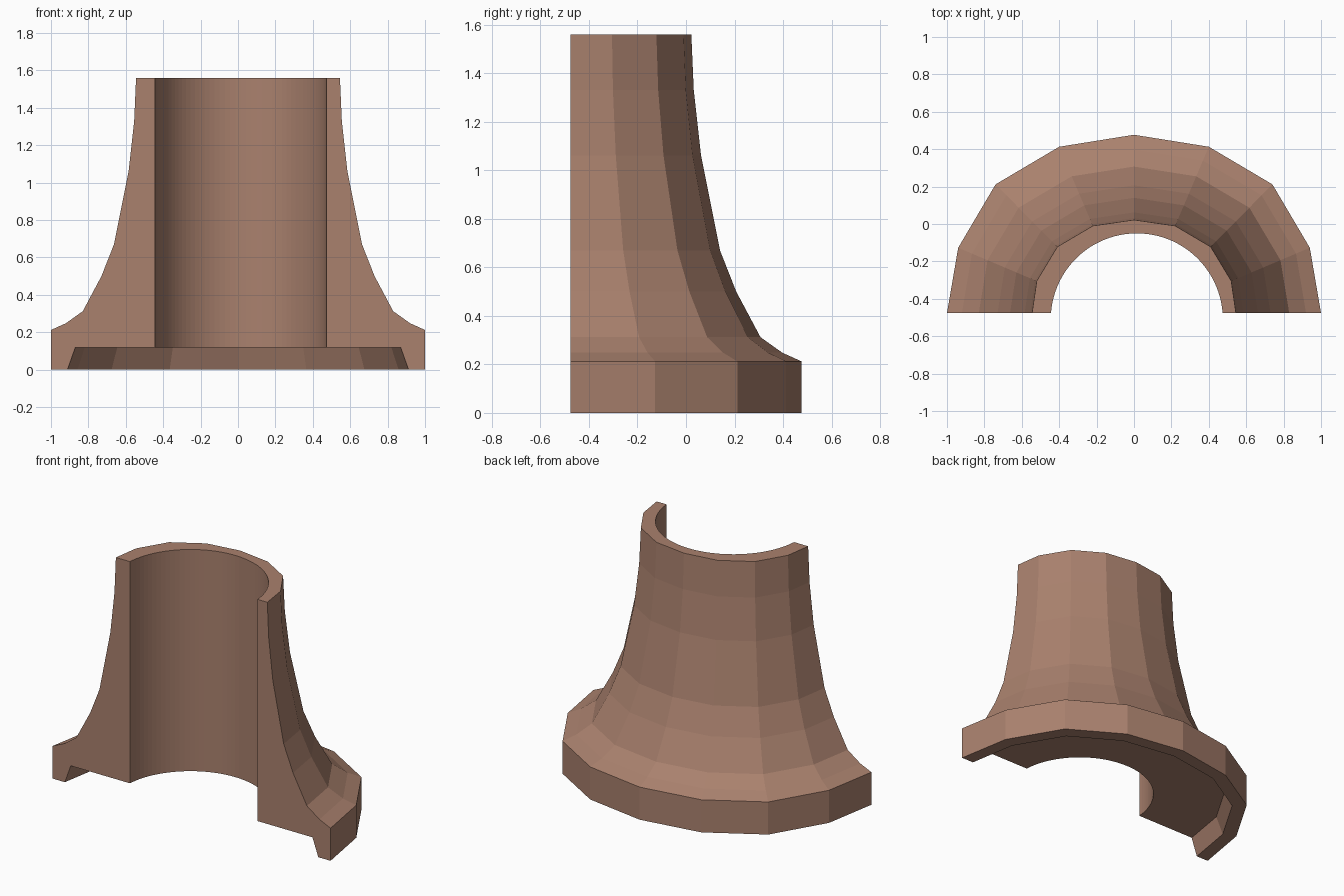
import bpy, bmesh, math

if "Cube" in bpy.data.objects:
    bpy.data.objects.remove(bpy.data.objects["Cube"])

FRONT = -0.477
# half plan outlines (right to middle) of the wide foot and the narrow neck
FOOT = [(1.0, FRONT), (0.94, -0.127), (0.74, 0.212), (0.4, 0.413), (0, 0.477)]
NECK = [(0.545, FRONT), (0.52, -0.305), (0.41, -0.122), (0.22, -0.01), (0, 0.022)]
# outer profile: half width, height
PROFILE = [(1, 0), (1, 0.212), (0.92, 0.248), (0.83, 0.312), (0.73, 0.5), (0.663, 0.67),
           (0.585, 1.06), (0.555, 1.33), (0.545, 1.56)]
TOP, RECESS = 1.56, 0.118


def outline(width):
    """Plan outline blended between neck and foot, mirrored in x."""
    t = (width - 0.545) / 0.455
    half = [(n[0] + (f[0] - n[0]) * t, n[1] + (f[1] - n[1]) * t) for f, n in zip(FOOT, NECK)]
    return half + [(-x, y) for x, y in reversed(half[:-1])]


def bore_arc(n=48, r=0.46, cx=0.015, cy=-0.51):
    a = math.asin((FRONT - cy) / r)
    angles = [a + (math.pi - 2 * a) * i / n for i in range(n + 1)]
    return [(cx + r * math.cos(b), cy + r * math.sin(b)) for b in angles]


bm = bmesh.new()


def ring(points, z):
    return [bm.verts.new((x, y, z)) for x, y in points]


def bridge(a, b):
    for i in range(len(a) - 1):
        bm.faces.new((a[i], a[i + 1], b[i + 1], b[i]))


# flared outside, round bore, recess under the foot
outer = [ring(outline(w), z) for w, z in PROFILE]
bore = [ring(bore_arc(), TOP), ring(bore_arc(), RECESS)]
recess = [ring(outline(0.87), RECESS), ring(outline(0.912), 0)]
for rings in (outer, bore, recess, [recess[1], outer[0]]):
    for a, b in zip(rings, rings[1:]):
        bridge(a, b)

# top rim, underside and the two flat cut ends
bm.faces.new(outer[-1] + bore[0][::-1])
bm.faces.new(recess[0] + bore[1][::-1])
for end in (0, -1):
    bm.faces.new([r[end] for r in outer + bore + recess])
bmesh.ops.recalc_face_normals(bm, faces=bm.faces)

mesh = bpy.data.meshes.new("half_flared_collar")
bm.to_mesh(mesh)
bm.free()
obj = bpy.data.objects.new("half_flared_collar", mesh)
bpy.context.collection.objects.link(obj)
clay = bpy.data.materials.new("clay brown")
clay.diffuse_color = (0.40, 0.22, 0.155, 1)
clay.use_nodes = True
clay.node_tree.nodes["Principled BSDF"].inputs["Base Color"].default_value = clay.diffuse_color
mesh.materials.append(clay)
